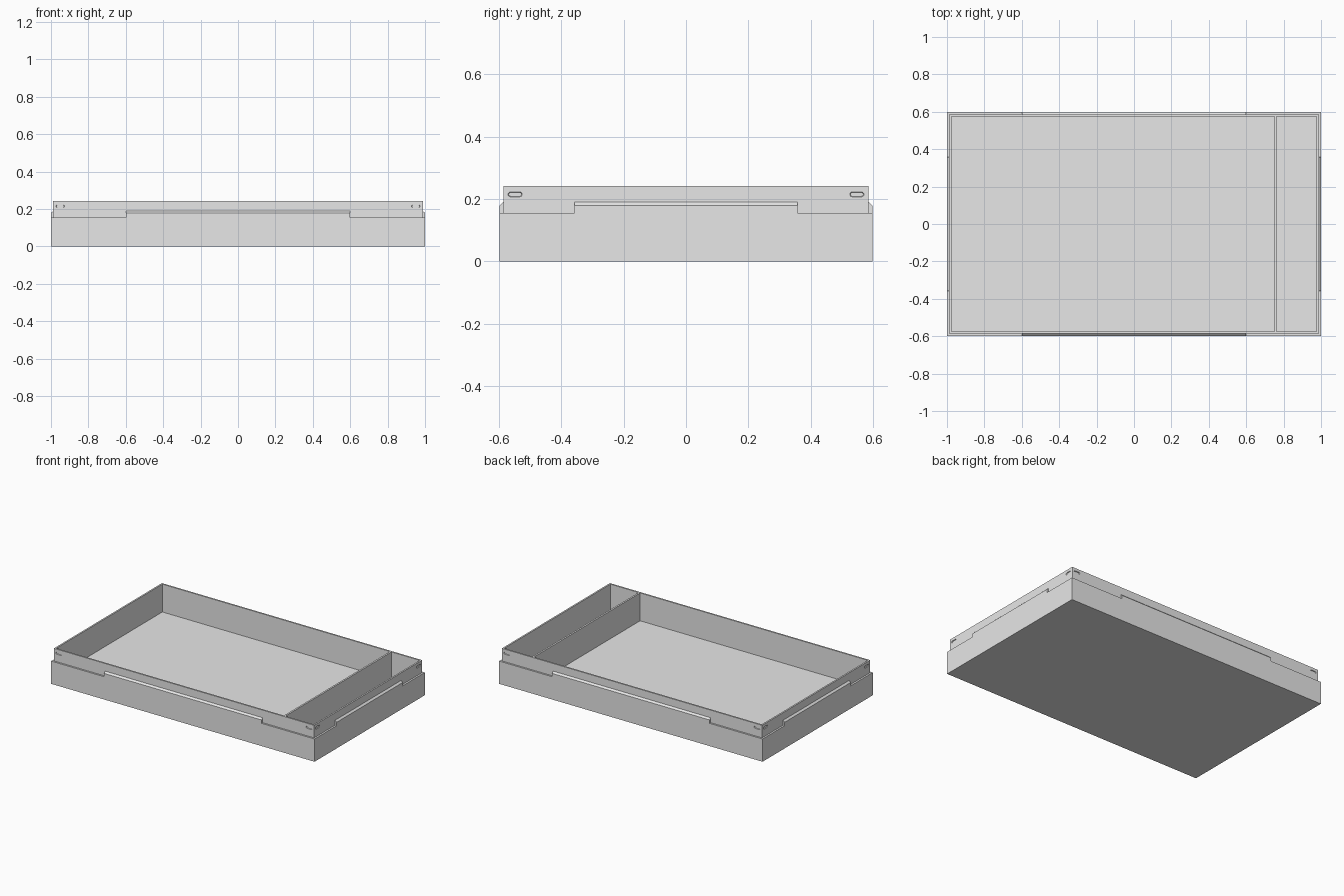
import bpy, bmesh, math
from mathutils import Matrix, Vector

if "Cube" in bpy.data.objects:
    bpy.data.objects.remove(bpy.data.objects["Cube"], do_unlink=True)

# Main dimensions
HALF_X, HALF_Y = 1.0, 0.598
LIP, WALL = 0.012, 0.011
LEDGE, TAB_EDGE, TAB_TOP, TOP, FLOOR = 0.156, 0.179, 0.19, 0.242, 0.051
DIVIDER_LEFT, DIVIDER_RIGHT = 0.751, 0.763

grey = bpy.data.materials.new("plain grey")
grey.use_nodes = True
grey.diffuse_color = (0.8, 0.8, 0.8, 1)
grey.node_tree.nodes["Principled BSDF"].inputs["Base Color"].default_value = (0.8, 0.8, 0.8, 1)


def loft(bm, loops, matrix=Matrix()):
    """Closed solid through loops of equal length, capped at both ends."""
    rings = [[bm.verts.new(matrix @ Vector(p)) for p in loop] for loop in loops]
    n = len(rings[0])
    for a, b in zip(rings, rings[1:]):
        for i in range(n):
            j = (i + 1) % n
            bm.faces.new((a[i], a[j], b[j], b[i]))
    bm.faces.new(rings[0][::-1])
    bm.faces.new(rings[-1])


def rect(x0, x1, y0, y1, z):
    return [(x0, y0, z), (x1, y0, z), (x1, y1, z), (x0, y1, z)]


def make_object(name, bm):
    bmesh.ops.recalc_face_normals(bm, faces=bm.faces)
    mesh = bpy.data.meshes.new(name)
    bm.to_mesh(mesh)
    bm.free()
    mesh.materials.append(grey)
    obj = bpy.data.objects.new(name, mesh)
    bpy.context.collection.objects.link(obj)
    return obj


# Tray body: wide base with a ledge, then the narrower upper rim
bm = bmesh.new()
steps = [(0, 0), (0, LEDGE), (LIP, LEDGE), (LIP, TOP)]
loft(bm, [rect(i - HALF_X, HALF_X - i, i - HALF_Y, HALF_Y - i, z) for i, z in steps])
tray = make_object("divided_tray", bm)

# Chamfered tabs rising from the ledge, and shallow latch slots in the rim
tabs, cuts = bmesh.new(), bmesh.new()
for side in range(4):
    turn = Matrix.Rotation(side * math.pi / 2, 4, "Z")
    reach, tab, slot = [(HALF_Y, 0.598, 0.95), (HALF_X, 0.358, 0.548)][side % 2]
    rim = reach - LIP
    profile = [(-reach, LEDGE - 0.05), (-reach, TAB_EDGE), (-rim, TAB_TOP),
               (-rim + 0.005, TAB_TOP), (-rim + 0.005, LEDGE - 0.05)]
    loft(tabs, [[(x, y, z) for y, z in profile] for x in (-tab, tab)], turn)
    for sign in (-1, 1):
        loops = []
        for depth, radius in ((-0.003, 0.009), (0.005, 0.006)):
            loop = []
            for k in range(12):
                angle = math.pi * (k % 6) / 5 - math.pi / 2 + math.pi * (k // 6)
                centre = sign * slot + (0.015 if k < 6 else -0.015)
                loop.append((centre + radius * math.cos(angle), depth - rim,
                             0.215 + radius * math.sin(angle)))
            loops.append(loop)
        loft(cuts, loops, turn)

# Large and small compartments, leaving the divider between them
inner_x, inner_y = HALF_X - LIP - WALL, HALF_Y - LIP - WALL
for x0, x1 in ((-inner_x, DIVIDER_LEFT), (DIVIDER_RIGHT, inner_x)):
    loft(cuts, [rect(x0, x1, -inner_y, inner_y, z) for z in (FLOOR, TOP + 0.1)])

helpers = [(make_object("tab_helper", tabs), "UNION"),
           (make_object("hollow_cutter", cuts), "DIFFERENCE")]
for helper, operation in helpers:
    helper.hide_render = True
    mod = tray.modifiers.new(operation.title(), "BOOLEAN")
    mod.operation, mod.object, mod.solver = operation, helper, "EXACT"

# Bake the booleans, tidy the flat faces and drop the helpers
bpy.context.view_layer.update()
evaluated = tray.evaluated_get(bpy.context.evaluated_depsgraph_get())
bm = bmesh.new()
bm.from_mesh(evaluated.to_mesh())
tray.modifiers.clear()
bmesh.ops.remove_doubles(bm, verts=bm.verts, dist=0.00001)
bmesh.ops.dissolve_limit(bm, angle_limit=0.01, verts=bm.verts, edges=bm.edges)
bm.to_mesh(tray.data)
bm.free()
for helper, _ in helpers:
    bpy.data.objects.remove(helper, do_unlink=True)
